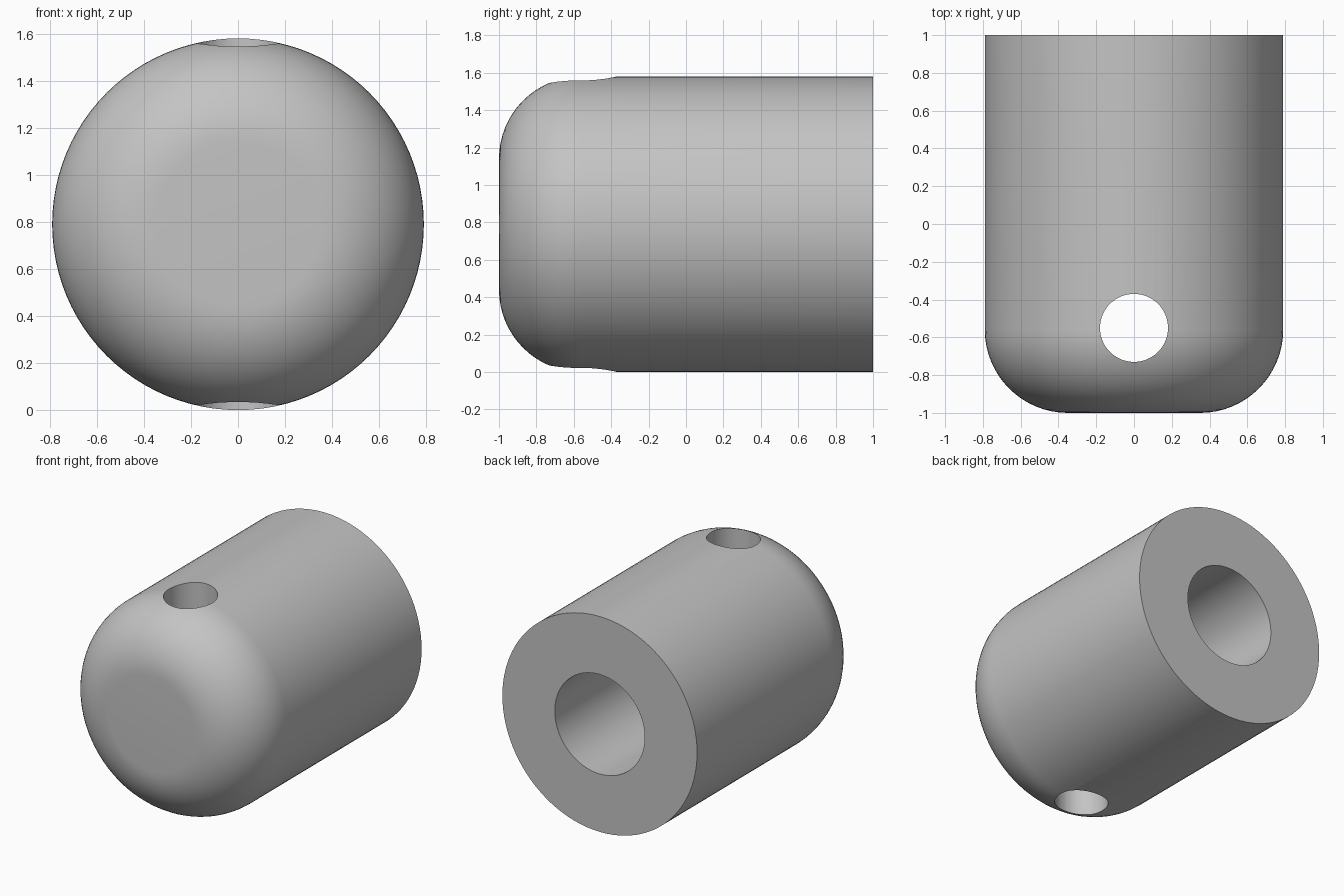
import bpy
import bmesh
from math import sin, cos, pi, radians
from mathutils import Vector, Matrix

if "Cube" in bpy.data.objects:
    bpy.data.objects.remove(bpy.data.objects["Cube"], do_unlink=True)

RADIUS = 0.79
ROUNDING = 0.44
BORE_RADIUS = 0.365
BORE_END = -0.15
HOLE_RADIUS = 0.18
HOLE_Y = -0.55

# Plain grey material
grey = bpy.data.materials.new("plain_grey")
grey.use_nodes = True
colour = (0.55, 0.55, 0.55, 1)
grey.diffuse_color = colour
grey.node_tree.nodes["Principled BSDF"].inputs["Base Color"].default_value = colour


def add_object(name, bm):
    bmesh.ops.recalc_face_normals(bm, faces=bm.faces)
    mesh = bpy.data.meshes.new(name)
    bm.to_mesh(mesh)
    bm.free()
    mesh.materials.append(grey)
    obj = bpy.data.objects.new(name, mesh)
    bpy.context.collection.objects.link(obj)
    return obj


# Body profile (radius, y): flat nose, rounded shoulder, straight wall, blind bore
steps = 16
shoulder = [(RADIUS - ROUNDING + ROUNDING * sin(a), -1 + ROUNDING - ROUNDING * cos(a))
            for a in (i * pi / 2 / steps for i in range(steps + 1))]
profile = [(0, -1)] + shoulder + [(RADIUS, 1), (BORE_RADIUS, 1),
                                  (BORE_RADIUS, BORE_END), (0, BORE_END)]

# Turn the profile around the long axis
bm = bmesh.new()
verts = [bm.verts.new((r, y, RADIUS)) for r, y in profile]
edges = [bm.edges.new(pair) for pair in zip(verts, verts[1:])]
bmesh.ops.spin(bm, geom=verts + edges, cent=(0, 0, RADIUS), axis=(0, 1, 0),
               angle=2 * pi, steps=96, use_merge=True)
bmesh.ops.remove_doubles(bm, verts=bm.verts, dist=0.0005)
body = add_object("rounded_body", bm)

# Cross hole straight through from top to bottom
bm = bmesh.new()
bmesh.ops.create_cone(bm, cap_ends=True, segments=64, radius1=HOLE_RADIUS,
                      radius2=HOLE_RADIUS, depth=2 * RADIUS + 0.4,
                      matrix=Matrix.Translation(Vector((0, HOLE_Y, RADIUS))))
cutter = add_object("cross_hole_cutter", bm)
cutter.hide_render = True

cut = body.modifiers.new("cross_hole", "BOOLEAN")
cut.operation = "DIFFERENCE"
cut.solver = "EXACT"
cut.object = cutter
bpy.ops.object.select_all(action="DESELECT")
bpy.context.view_layer.objects.active = body
body.select_set(True)
bpy.ops.object.modifier_apply(modifier=cut.name)
bpy.data.objects.remove(cutter, do_unlink=True)

# Smooth shading with crisp rims
bpy.ops.object.shade_smooth_by_angle(angle=radians(30))
